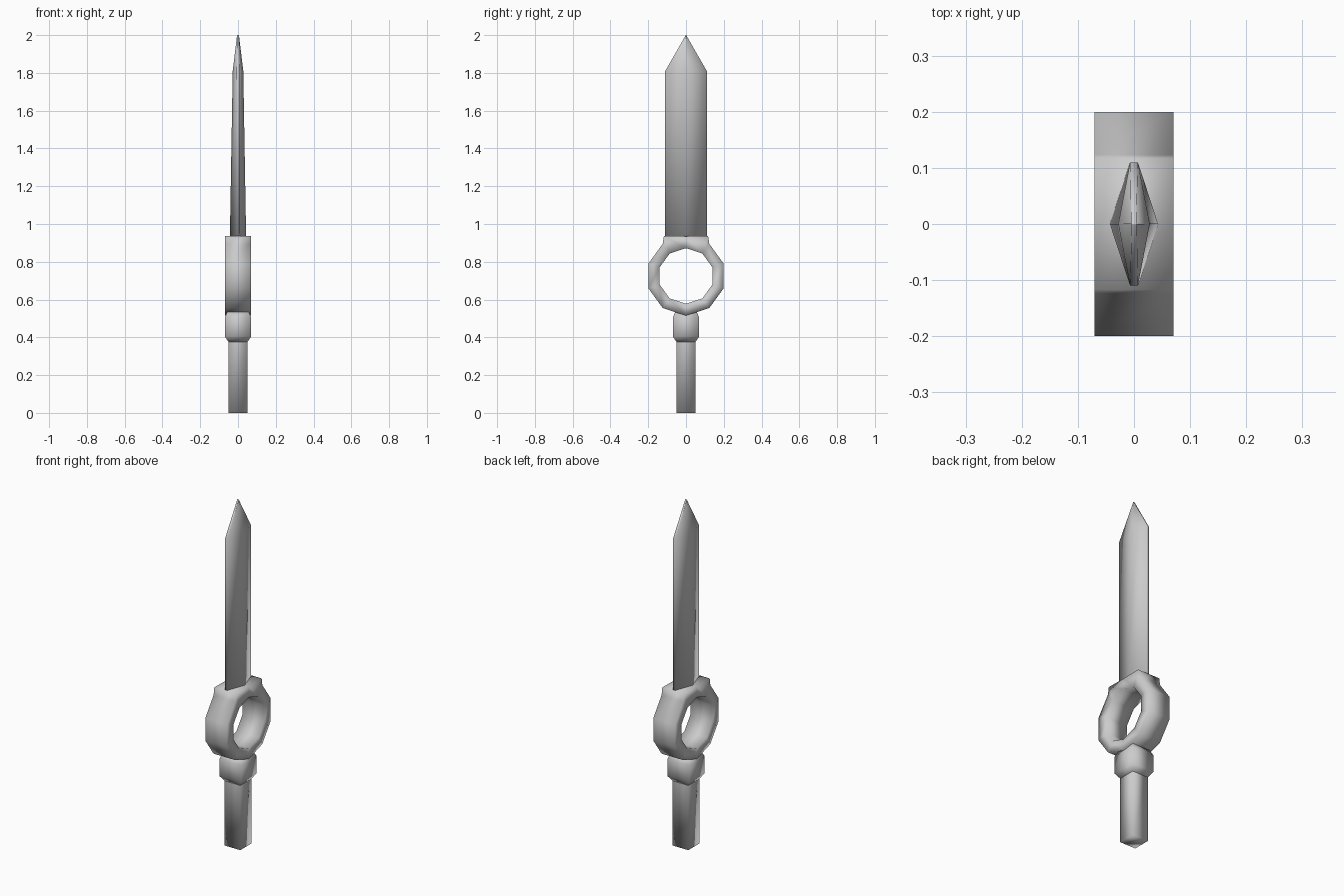
import bpy, bmesh, math

if "Cube" in bpy.data.objects:
    bpy.data.objects.remove(bpy.data.objects["Cube"])


def finish(name, bm):
    bmesh.ops.remove_doubles(bm, verts=bm.verts, dist=0.0005)
    bmesh.ops.recalc_face_normals(bm, faces=bm.faces)
    for f in bm.faces:
        f.smooth = True
    mesh = bpy.data.meshes.new(name)
    bm.to_mesh(mesh)
    bm.free()
    obj = bpy.data.objects.new(name, mesh)
    bpy.context.collection.objects.link(obj)
    return obj


def loft(name, sections, cap_bottom=False, cap_top=False, closed=False):
    """Bridge equal-length point loops, optionally capping or closing them."""
    bm = bmesh.new()
    rows = [[bm.verts.new(p) for p in s] for s in sections]
    n = len(rows[0])
    pairs = list(zip(rows, rows[1:])) + ([(rows[-1], rows[0])] if closed else [])
    for a, b in pairs:
        for i in range(n):
            j = (i + 1) % n
            bm.faces.new((a[i], a[j], b[j], b[i]))
    if cap_bottom:
        bm.faces.new(rows[0])
    if cap_top:
        bm.faces.new(rows[-1])
    return finish(name, bm)


def square(h, z):
    return [(-h, -h, z), (h, -h, z), (h, h, z), (-h, h, z)]


def blade_section(ridge, edge, width, z):
    return [(ridge, 0, z), (edge, width, z), (-edge, width, z),
            (-ridge, 0, z), (-edge, -width, z), (edge, -width, z)]


# Square grip and its flared collar
loft("grip", [square(0.05, 0.0), square(0.05, 0.385)], cap_bottom=True)
loft("collar", [square(0.05, 0.375), square(0.07, 0.405),
                square(0.07, 0.505), square(0.057, 0.535)],
     cap_bottom=True, cap_top=True)

# Ten-sided ring guard whose top is squared into a blade seat
CZ, R_OUT, R_IN, HALF = 0.725, 0.21, 0.147, 0.07
sections = []
for k in range(10):
    a = math.radians(-90 + 36 * k)
    c, s = math.cos(a), math.sin(a)
    yo, zo = R_OUT * c, CZ + R_OUT * s
    yi, zi = R_IN * c, CZ + R_IN * s
    outer = [(yo, zo)]
    if k == 4:
        outer = [(yo, zo), (0.117, 0.937)]
    elif k == 6:
        outer = [(-0.117, 0.937), (yo, zo)]
    for y, z in outer:
        sections.append([(-HALF, yi, zi), (HALF, yi, zi), (HALF, y, z), (-HALF, y, z)])
loft("ring_guard", sections, closed=True)

# Tapered diamond blade with narrow edges and a point
loft("blade", [blade_section(0.043, 0.007, 0.11, 0.93),
               blade_section(0.028, 0.007, 0.11, 1.81),
               blade_section(0.005, 0.004, 0.001, 2.0)],
     cap_bottom=True, cap_top=True)
